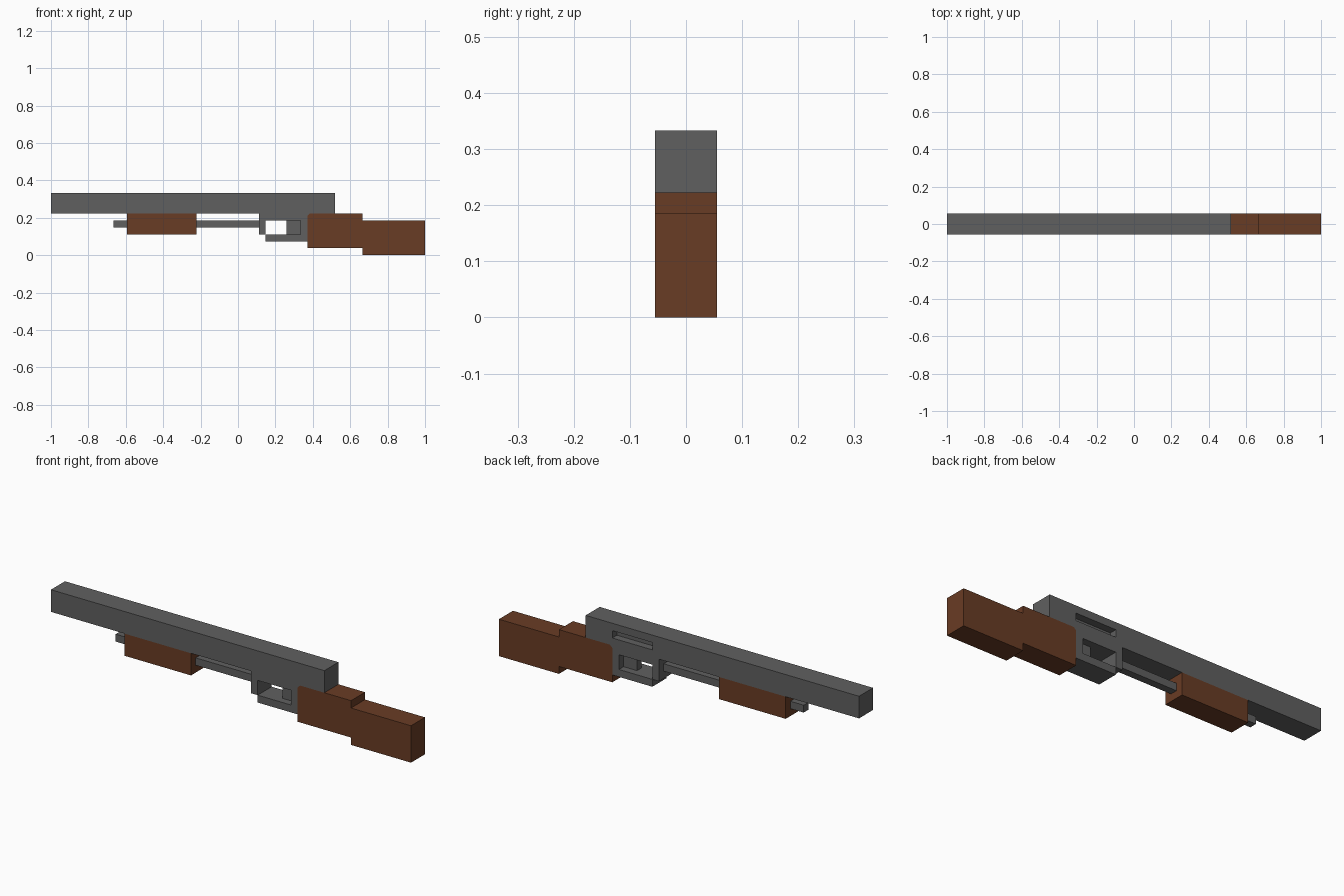
import bpy, bmesh

if "Cube" in bpy.data.objects:
    bpy.data.objects.remove(bpy.data.objects["Cube"])

U = 1 / 27          # grid unit: the model is 54 units long
W = 1.5             # half thickness of the main body, in units


def material(name, rgb):
    m = bpy.data.materials.new(name)
    m.diffuse_color = (*rgb, 1)
    m.use_nodes = True
    m.node_tree.nodes["Principled BSDF"].inputs["Base Color"].default_value = m.diffuse_color
    return m


metal = material("gunmetal_grey", (0.117, 0.117, 0.117))
wood = material("dark_wood_brown", (0.141, 0.045, 0.018))


def extrude(name, profile, y0, y1, mat):
    """Extrude an x/z profile (in units) between y0 and y1."""
    bm = bmesh.new()
    face = bm.faces.new([bm.verts.new((x * U, y0 * U, z * U)) for x, z in profile])
    ext = bmesh.ops.extrude_face_region(bm, geom=[face])
    verts = [g for g in ext["geom"] if isinstance(g, bmesh.types.BMVert)]
    bmesh.ops.translate(bm, verts=verts, vec=(0, (y1 - y0) * U, 0))
    bmesh.ops.recalc_face_normals(bm, faces=bm.faces)
    me = bpy.data.meshes.new(name)
    bm.to_mesh(me)
    bm.free()
    me.materials.append(mat)
    ob = bpy.data.objects.new(name, me)
    bpy.context.collection.objects.link(ob)
    return ob


def box(name, x0, x1, z0, z1, mat, y0=-W, y1=W):
    return extrude(name, [(x0, z0), (x1, z0), (x1, z1), (x0, z1)], y0, y1, mat)


# barrel with a recessed port on the back side
barrel = box("barrel", -27, 14, 6, 9, metal)
cutter = box("port_cutter", 4, 10, 7, 8, metal, 0.5, 2.5)
cutter.hide_render = True
cutter.hide_viewport = True
cutter.display_type = 'WIRE'
mod = barrel.modifiers.new("port", 'BOOLEAN')
mod.operation = 'DIFFERENCE'
mod.solver = 'EXACT'
mod.object = cutter

# receiver around the trigger opening
C = 0.35            # small corner cut where receiver meets stock
extrude("receiver", [(3, 6), (3, 3), (4, 3), (4, 5), (9, 5), (9, 2), (10, 2),
                     (10, 6 - C), (10 + C, 6)], -W, W, metal)
box("trigger_guard", 4, 9, 2, 3, metal)
box("trigger", 7, 9, 3, 5, metal, -0.5, 0.5)

# tube under the barrel and sliding grip
box("magazine_tube", -18, 3, 4, 5, metal, -0.5, 0.5)
box("fore_grip", -16, -6, 3, 6, wood)

# stepped shoulder stock
extrude("stock", [(10, 1), (18, 1), (18, 0), (27, 0), (27, 5), (18, 5), (18, 6),
                  (10 + C, 6), (10, 6 - C)], -W, W, wood)
